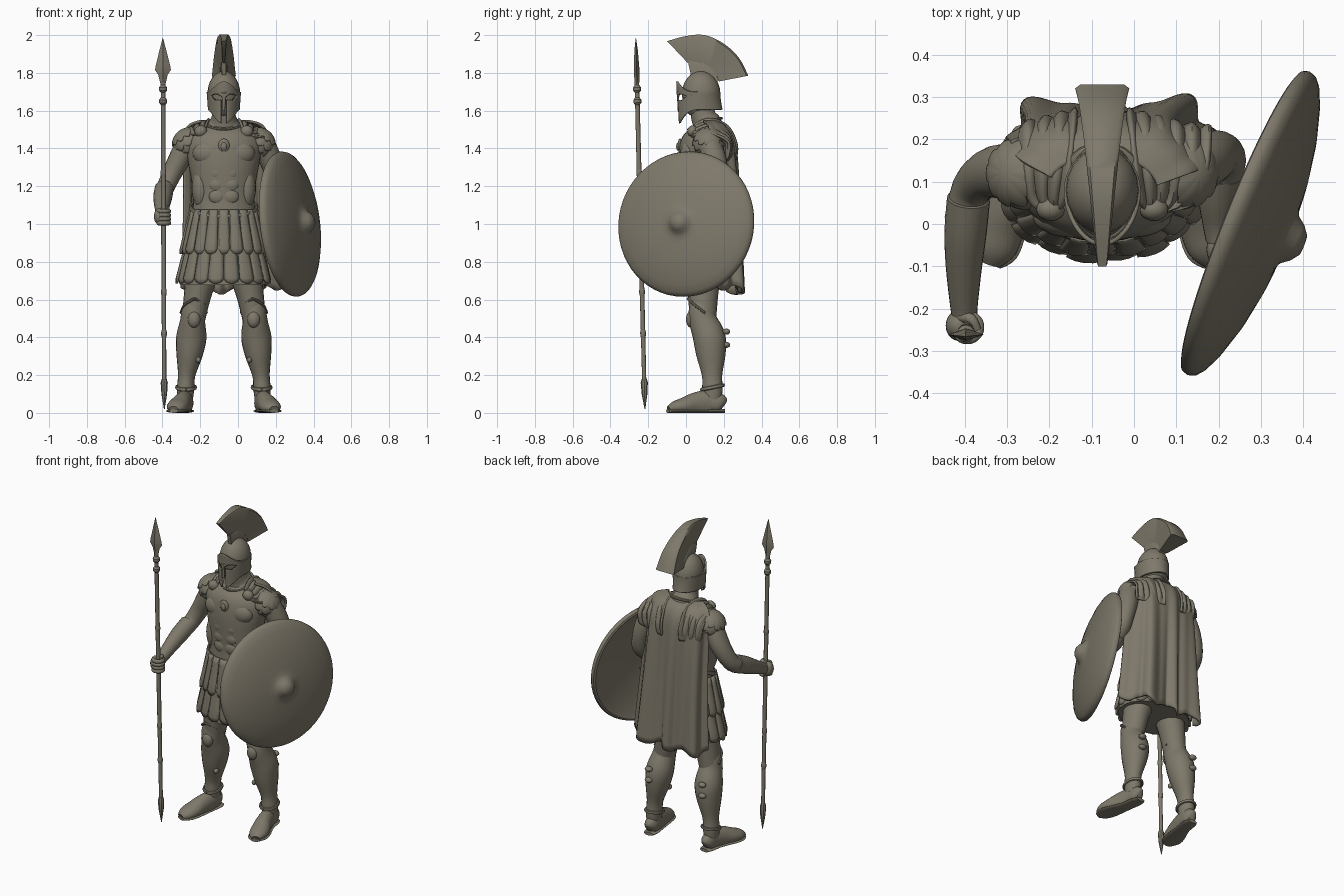
import bpy, bmesh, math
from math import sin, cos, pi, radians
from mathutils import Vector

if "Cube" in bpy.data.objects:
    bpy.data.objects.remove(bpy.data.objects["Cube"])

STONE = (0.21, 0.19, 0.145, 1)
mat = bpy.data.materials.new("warm_grey_stone")
mat.use_nodes = True
mat.diffuse_color = STONE
mat.node_tree.nodes["Principled BSDF"].inputs["Base Color"].default_value = STONE
CX = -0.075  # centre line of the body


def finish(name, bm, angle=40, thick=0):
    bmesh.ops.remove_doubles(bm, verts=bm.verts, dist=0.0002)
    bmesh.ops.recalc_face_normals(bm, faces=bm.faces)
    me = bpy.data.meshes.new(name)
    bm.to_mesh(me)
    bm.free()
    me.materials.append(mat)
    ob = bpy.data.objects.new(name, me)
    bpy.context.collection.objects.link(ob)
    if thick:
        mod = ob.modifiers.new("thickness", 'SOLIDIFY')
        mod.thickness, mod.offset = thick, 0
    bpy.ops.object.select_all(action='DESELECT')
    ob.select_set(True)
    bpy.context.view_layer.objects.active = ob
    bpy.ops.object.shade_smooth_by_angle(angle=radians(angle))


def skin(bm, rows, closed=True):
    """Join rows of points with quads."""
    vs = [[bm.verts.new(p) for p in r] for r in rows]
    n = len(rows[0])
    for a, b in zip(vs, vs[1:]):
        for i in range(n if closed else n - 1):
            j = (i + 1) % n
            bm.faces.new((a[i], a[j], b[j], b[i]))
    return vs


def curve(keys, steps):
    """Catmull-Rom through keys of any dimension."""
    k = [keys[0]] + list(keys) + [keys[-1]]
    out = []
    for a, b, c, d in zip(k, k[1:], k[2:], k[3:]):
        for s in range(steps):
            t = s / steps
            out.append([0.5 * (2*q + (r-p)*t + (2*p-5*q+4*r-w)*t*t + (3*q-p-3*r+w)*t**3)
                        for p, q, r, w in zip(a, b, c, d)])
    return out + [list(keys[-1])]


def limb(name, keys, ref=(1, 0, 0), steps=4, sides=20, floor=None, angle=40):
    """Elliptic tube; keys are x, y, z, radius along ref, other radius."""
    pts = curve(keys, steps)
    pos = [Vector(p[:3]) for p in pts]
    rows = []
    for i, p in enumerate(pts):
        t = (pos[min(i + 1, len(pos) - 1)] - pos[max(i - 1, 0)]).normalized()
        u = Vector(ref)
        u = (u - t * u.dot(t)).normalized()
        w = t.cross(u)
        row = [pos[i] + u * p[3] * cos(2*pi*j/sides) + w * p[4] * sin(2*pi*j/sides) for j in range(sides)]
        if floor is not None:
            for q in row:
                q.z = max(q.z, floor)
        rows.append(row)
    bm = bmesh.new()
    vs = skin(bm, rows)
    bm.faces.new(vs[0])
    bm.faces.new(vs[-1])
    finish(name, bm, angle)


def ball(name, loc, size):
    bm = bmesh.new()
    bmesh.ops.create_uvsphere(bm, u_segments=20, v_segments=12, radius=1)
    for v in bm.verts:
        v.co = Vector(a * b + c for a, b, c in zip(v.co, size, loc))
    finish(name, bm)


def fan(name, outer, inner, w0, w1, taper):
    """Crest slab with eased outer corners, widening from front to back."""
    rows = []
    o, n = curve(outer, 4), curve(inner, 4)
    for i, (a, b) in enumerate(zip(o, n)):
        w = w0 + (w1 - w0) * i / (len(o) - 1)
        c = [p + .06*(q - p) for p, q in zip(a, b)]
        rows.append([(CX - w, *c), (CX - w*.8, *a), (CX + w*.8, *a), (CX + w, *c), (CX + w*taper, *b), (CX - w*taper, *b)])
    bm = bmesh.new()
    vs = skin(bm, rows)
    bm.faces.new(vs[0])
    bm.faces.new(vs[-1])
    finish(name, bm, 50)


# Torso and chest armour
limb("torso", [(CX, .08, 1.0, .175, .12), (CX, .085, 1.12, .162, .118), (CX, .085, 1.22, .17, .123),
               (CX, .09, 1.33, .19, .132), (CX, .1, 1.42, .2, .13), (CX, .11, 1.48, .165, .105),
               (CX, .11, 1.53, .09, .08), (CX, .09, 1.58, .062, .065), (CX, .08, 1.68, .06, .065)], sides=32)
for s in (-1, 1):
    ball("chest_muscle", (CX + s*.075, .02, 1.375), (.09, .052, .068))
    for k in range(3):
        ball("abdomen_muscle", (CX + s*.034, -.015, 1.27 - k*.062), (.046, .024, .042))
    ball("side_muscle", (CX + s*.12, .05, 1.19), (.05, .06, .11))
    ball("cape_brooch", (CX + s*.122, .035, 1.49), (.034, .028, .032))
ball("chest_medallion", (CX, -.032, 1.415), (.03, .012, .037))
ball("medallion_face", (CX, -.042, 1.41), (.016, .01, .022))
limb("neck_rim", [(CX + .088*sin(a), .1 - .085*cos(a), 1.53 - .03*cos(a), .008, .01)
                  for a in [2*pi*i/16 for i in range(17)]], ref=(0, 0, 1), steps=2, sides=8)
limb("belt_rim", [(CX + .176*sin(a), .083 - .125*cos(a), 1.09 - .05*cos(a), .012, .008)
                  for a in [2*pi*i/24 for i in range(25)]], ref=(0, 0, 1), steps=2, sides=8)

# Tunic and two tiers of hanging strips
limb("tunic", [(CX, .08, 1.08, .165, .115), (CX, .085, .9, .205, .145), (CX, .09, .68, .232, .165)], sides=32)


def strips(name, count, top, bottom, shift):
    bm = bmesh.new()
    for k in range(count):
        mid = 2*pi*(k + shift)/count
        rows = []
        for v in range(7):
            f = min(v, 5) / 5
            row = []
            for u in (-1, -.5, 0, .5, 1):
                a = mid + u * pi / count * (.84 + .16*f) * (1 if v < 6 else .75)
                z = top[2] + (bottom[2] - top[2])*f - (.028 - .012*u*u if v == 6 else 0)
                bulge = .006 * (1 - u*u) + .006*(k % 2)*f
                row.append((CX + (top[0] + (bottom[0]-top[0])*f + bulge)*sin(a),
                            .085 - (top[1] + (bottom[1]-top[1])*f + bulge)*cos(a), z))
            rows.append(row)
        skin(bm, rows, False)
    finish(name, bm, 50, .01)


strips("lower_skirt_strips", 18, (.19, .14, .92), (.238, .163, .712), .5)
strips("upper_skirt_strips", 20, (.172, .122, 1.075), (.217, .15, .868), 0)

# Legs, greaves, sandals
for s, side in ((-1, "right"), (1, "left")):
    def X(d):
        return CX + s*d
    limb(side + "_thigh", [(X(.1), .09, .92, .1, .1), (X(.115), .09, .75, .088, .095),
                           (X(.14), .09, .62, .072, .08), (X(.16), .09, .5, .062, .07)])
    limb(side + "_greave", [(X(.155), .075, .6, .05, .055), (X(.158), .082, .55, .064, .068), (X(.165), .09, .49, .066, .074),
                            (X(.172), .123, .4, .08, .086), (X(.182), .132, .31, .07, .078),
                            (X(.197), .138, .2, .046, .054), (X(.202), .14, .13, .046, .054), (X(.204), .14, .07, .04, .048)])
    ball(side + "_knee_guard", (X(.158), .028, .495), (.034, .028, .045))
    for d in (-1, 1):
        limb(side + "_greave_rim", [(X(.155), .012, .605, .008, .01), (X(.155 + d*.05), .04, .575, .008, .008),
                                    (X(.16 + d*.068), .1, .53, .007, .007)], ref=(0, 0, 1), sides=8)
    limb(side + "_ankle_rim", [(X(.2) + .05*sin(a), .14 - .058*cos(a), .135 - .012*cos(a), .01, .008)
                               for a in [2*pi*i/12 for i in range(13)]], ref=(0, 0, 1), sides=8)
    for z in (.43, .36):
        ball(side + "_greave_buckle", (X(.19), .214, z), (.024, .02, .016))
    ball(side + "_greave_stud", (X(.135), .08, .28), (.014, .018, .016))
    limb(side + "_foot", [(X(.197), .2, .04, .018, .03), (X(.2), .18, .05, .038, .052), (X(.205), .12, .055, .042, .065),
                          (X(.222), .05, .048, .048, .06), (X(.24), -.01, .036, .056, .046),
                          (X(.254), -.06, .028, .05, .034), (X(.265), -.092, .018, .026, .018)], floor=.012)
    limb(side + "_sole", [(X(.197), .206, .01, .03, .01), (X(.2), .17, .01, .043, .01), (X(.213), .09, .01, .045, .01),
                          (X(.24), -.01, .01, .06, .01), (X(.254), -.065, .01, .054, .01), (X(.265), -.096, .01, .026, .01)], floor=0)

# Shoulder guards: overlapping caps with scalloped hems
for s, side in ((-1, "right"), (1, "left")):
    turn = Vector((s*.55, 0, .85)).to_track_quat('Z', 'Y')
    for tier, (size, reach) in enumerate(((.073, 118), (.08, 92), (.086, 62))):
        rows = []
        for v in range(13):
            row = []
            for i in range(60):
                a = 2*pi*i/60
                p = radians(reach - 12 + 14*abs(sin(5*a + tier*pi/2))) * v/12
                r = size*(1 + .02*abs(sin(5*a + tier*pi/2))*v/12)
                row.append(turn @ Vector((r*sin(p)*cos(a), r*sin(p)*sin(a), r*cos(p))) + Vector((CX + s*.183, .12, 1.42)))
            rows.append(row)
        bm = bmesh.new()
        skin(bm, rows)
        finish(side + "_shoulder_guard", bm, 50, .01)

# Arms
limb("right_arm", [(-.265, .12, 1.44, .058, .06), (-.312, .125, 1.34, .058, .064), (-.353, .115, 1.26, .052, .056),
                   (-.385, .08, 1.19, .047, .05), (-.398, .01, 1.155, .05, .05)])
limb("right_bracer", [(-.391, .06, 1.185, .051, .052), (-.398, -.02, 1.145, .05, .053), (-.402, -.1, 1.105, .043, .045),
                      (-.402, -.19, 1.06, .033, .036), (-.4, -.22, 1.048, .03, .034)])
limb("left_arm", [(.13, .12, 1.44, .06, .06), (.172, .15, 1.34, .06, .064), (.2, .165, 1.25, .052, .056),
                  (.215, .15, 1.16, .05, .05), (.2, .09, 1.11, .048, .05)])
limb("left_bracer", [(.208, .12, 1.13, .05, .052), (.2, .06, 1.095, .048, .05), (.198, 0, 1.07, .036, .038), (.2, -.04, 1.06, .03, .032)])
ball("left_fist", (.205, -.06, 1.055), (.034, .042, .042))

# Right fist gripping the shaft
ball("right_palm", (-.415, -.24, 1.04), (.03, .036, .045))
for k in range(4):
    limb("right_finger", [(-.394 + .029*cos(a), -.244 + .029*sin(a), 1.005 + k*.021, .012, .012)
                          for a in [pi*1.1 + i*pi*1.5/6 for i in range(7)]], ref=(0, 0, 1), sides=10)
limb("right_thumb", [(-.41, -.22, 1.07, .013, .013), (-.385, -.225, 1.085, .013, .013), (-.37, -.25, 1.082, .01, .01)], ref=(0, 0, 1), sides=10)


# Spear
def spear(name, prof, sides=12):
    limb(name, [(-.39 - .004*z, -.217 - .0245*z, z, a, b) for z, a, b in prof], steps=1, sides=sides, angle=35)


spear("spear_shaft", [(.12, .011, .011), (1.0, .013, .013), (1.78, .012, .012)])
spear("spear_butt", [(.02, .002, .002), (.1, .015, .015), (.16, .019, .019), (.18, .013, .013)], 8)
spear("spear_head", [(1.74, .013, .012), (1.79, .025, .014), (1.815, .042, .015), (1.84, .038, .014), (1.92, .018, .009), (1.985, .001, .001)], 4)
for z in (.42, .64, 1.27, 1.65, 1.715):
    r = .021 if z > 1.6 else .015
    spear("spear_collar", [(z - .02, .012, .012), (z - .008, r, r), (z + .008, r, r), (z + .02, .012, .012)])

# Round shield: turned profile of radius and height
profile = [(0, .138), (.025, .135), (.045, .12), (.06, .1), (.08, .09), (.11, .086), (.18, .078), (.26, .062),
           (.33, .04), (.367, .023), (.382, .01), (.387, -.005), (.382, -.018), (.37, -.022), (.35, -.012), (.25, .012), (.12, .035), (0, .042)]
turn = Vector((.92, -.37, .11)).normalized().to_track_quat('Z', 'Y')
bm = bmesh.new()
skin(bm, [[turn @ Vector((r*cos(2*pi*i/56), r*sin(2*pi*i/56), h)) + Vector((.275, 0, 1.0))
           for i in range(56)] for r, h in profile])
bmesh.ops.dissolve_degenerate(bm, dist=.0001, edges=bm.edges)
finish("shield", bm, 45)
limb("shield_strap", [(.29, .05, 1.16, .02, .006), (.22, .03, 1.1, .02, .006), (.24, .02, 1.03, .02, .006), (.3, .03, .96, .02, .006)], ref=(0, 1, 0))

# Helmet: dome, face shell with eye and mouth openings, brow, crest
ball("head", (CX, .065, 1.66), (.066, .08, .1))
ball("helmet_dome", (CX, .08, 1.69), (.087, .102, .12))
bm = bmesh.new()
rows, N, R = [], 72, 30
for v in range(R + 1):
    row = []
    for i in range(N):
        a = 2*pi*i/N
        f = max(0, cos(a))
        low = 1.605 - .075*f**3
        z = low + (1.7 + .055*f**4 - low)*v/R
        flare = 1 + .12*max(0, -cos(a))*(1 - v/R)**2 - .1*f*(1 - v/R)
        row.append((CX + .086*sin(a)*(1 - .08*(1 - v/R)), .075 - (.102 + .02*f)*cos(a)*flare, z))
    rows.append(row)
skin(bm, rows)
holes = []
for face in bm.faces:
    c = face.calc_center_median()
    d = abs(c.x - CX)
    eye = ((d - .037)/.026)**2 + ((c.z - 1.672 - .15*(d - .037))/.016)**2 < 1
    slot = .009 < d < .017 and c.z < 1.672 or d < .015 and c.z < 1.6
    if c.y < .06 and (eye or slot):
        holes.append(face)
bmesh.ops.delete(bm, geom=holes, context='FACES')
finish("helmet_face_guard", bm, 45, .01)
for s in (-1, 1):
    limb("helmet_brow", [(CX, -.046, 1.69, .006, .006), (CX + s*.025, -.038, 1.705, .007, .006),
                         (CX + s*.055, -.012, 1.705, .007, .006), (CX + s*.08, .035, 1.68, .005, .005)], ref=(0, 0, 1), sides=8)
top_edge = [(-.1, 1.968), (0, 1.995), (.1, 2.0), (.2, 1.955), (.28, 1.88), (.33, 1.785)]
low_edge = [(.01, 1.852), (.05, 1.85), (.09, 1.845), (.13, 1.825), (.16, 1.795), (.175, 1.755)]
fan("helmet_crest", top_edge, low_edge, .012, .064, .42)
fan("crest_holder", [(y, z + .008) for y, z in low_edge], [(.03, 1.77), (.05, 1.77), (.08, 1.76), (.1, 1.75), (.12, 1.74), (.13, 1.71)], .012, .024, .8)

# Cape: two swelling lobes whose folds deepen toward the hem
rows = []
for x, y, z, w, d, fold in curve([(CX, .08, 1.545, .13, .08, .0), (CX, .1, 1.52, .2, .12, .003), (CX, .11, 1.45, .23, .155, .007),
                                  (-.07, .115, 1.3, .235, .175, .012), (-.06, .12, 1.0, .25, .195, .018), (-.05, .12, .66, .275, .22, .024)], 6):
    row = []
    for i in range(97):
        a = radians(-68 + 150*i/96)
        wave = fold*(.8*cos(9*a + .4) + .35*cos(17*a + z)) - 2.6*fold*math.exp(-(a*1.8)**2)
        row.append((x + (w + wave)*sin(a), y + (d + wave)*cos(a), z + fold*(.7*sin(9*a) - .8*cos(a + .6))))
    rows.append(row)
bm = bmesh.new()
skin(bm, rows, False)
finish("cape", bm, 60, .014)

# Mantle cloth fanning from each brooch over the shoulder to the back
for s, side, spread in ((-1, "right", .8), (1, "left", 1.15)):
    rows = []
    for i in range(41):
        k = spread*i/40
        r = .007*cos(k*28)
        rows.append([(CX + s*dx, y, z) for dx, y, z in curve(
            [(.1 + .04*k, .03, 1.49 - .02*k), (.09 + .11*k, .06 - r, 1.525 - .065*k + r), (.075 + .15*k, .13, 1.55 - .07*k + r),
             (.065 + .165*k, .215 + r, 1.51 - .07*k + r), (.06 + .165*k, .262 - .04*k + r, 1.42 - .05*k), (.06 + .15*k, .262 - .05*k, 1.34)], 4)])
    bm = bmesh.new()
    skin(bm, rows, False)
    finish(side + "_mantle", bm, 60, .014)
